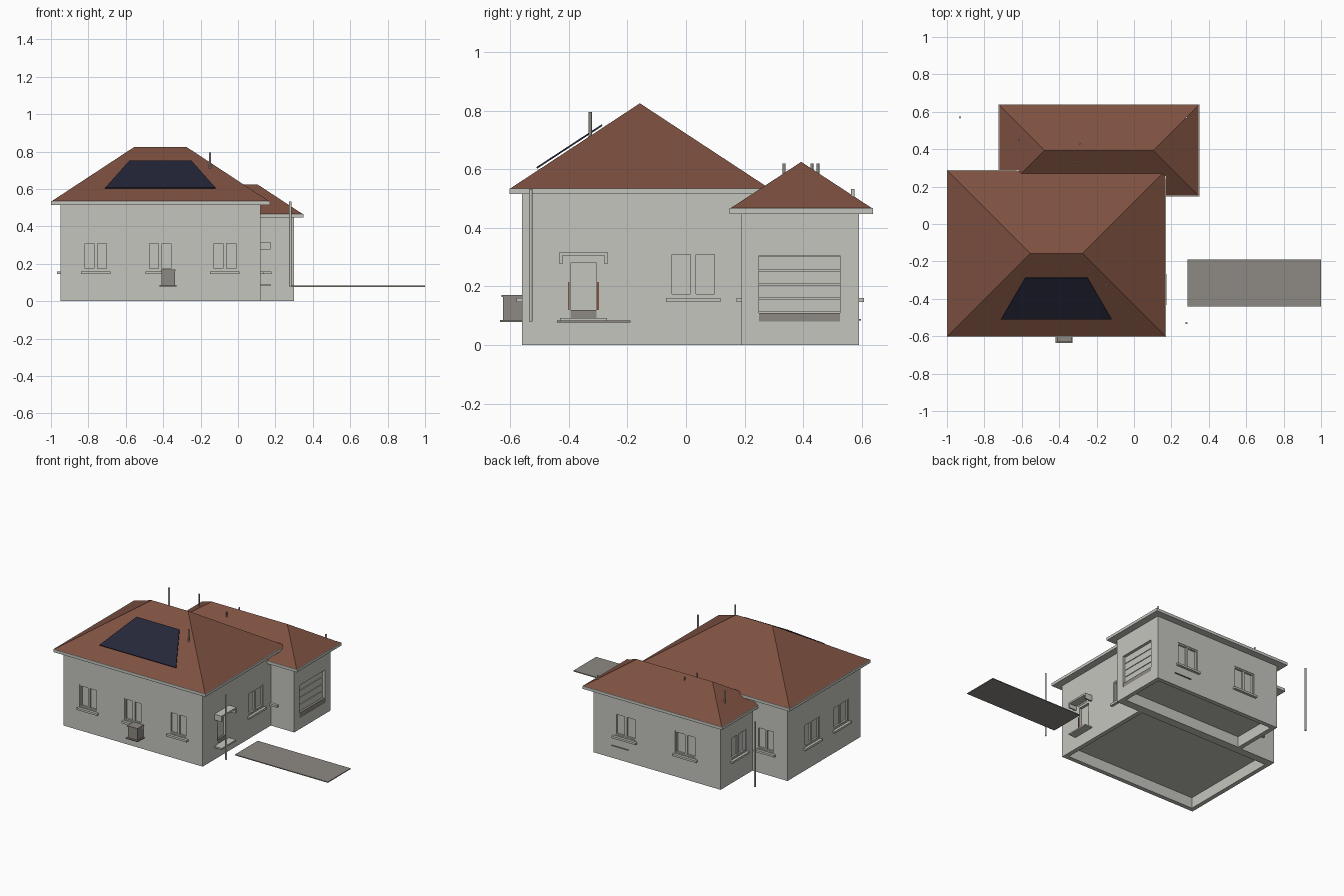
import bpy, bmesh, math
from mathutils import Matrix, Vector

old = bpy.data.objects.get("Cube")
if old:
    bpy.data.objects.remove(old, do_unlink=True)


def material(name, rgb):
    m = bpy.data.materials.new(name)
    m.use_nodes = True
    m.diffuse_color = (*rgb, 1)
    bsdf = m.node_tree.nodes["Principled BSDF"]
    bsdf.inputs["Base Color"].default_value = (*rgb, 1)
    bsdf.inputs["Roughness"].default_value = 0.8
    return m


PLASTER = material("pale plaster", (0.56, 0.56, 0.52))
TILE = material("brown roof tile", (0.21, 0.082, 0.053))
STONE = material("grey stone", (0.27, 0.25, 0.225))
NAVY = material("navy panel", (0.018, 0.019, 0.04))


def finish(name, bm, mat, matrix=None):
    bmesh.ops.recalc_face_normals(bm, faces=bm.faces)
    if matrix:
        bm.transform(matrix)
    mesh = bpy.data.meshes.new(name)
    bm.to_mesh(mesh)
    bm.free()
    mesh.materials.append(mat)
    ob = bpy.data.objects.new(name, mesh)
    bpy.context.scene.collection.objects.link(ob)
    return ob


def boxes(name, spans, mat, matrix=None):
    """One object from boxes given as (x0, x1, y0, y1, z0, z1)."""
    bm = bmesh.new()
    for x0, x1, y0, y1, z0, z1 in spans:
        m = Matrix.Translation(((x0 + x1) / 2, (y0 + y1) / 2, (z0 + z1) / 2))
        m = m @ Matrix.Diagonal((x1 - x0, y1 - y0, z1 - z0, 1))
        bmesh.ops.create_cube(bm, size=1, matrix=m)
    return finish(name, bm, mat, matrix)


def wall_frame(side, x, y):
    """Local x runs along the wall, local -y points outwards."""
    turn = {"front": 0, "left": 90, "back": 180, "right": -90}[side]
    return Matrix.Translation((x, y, 0)) @ Matrix.Rotation(math.radians(turn), 4, 'Z')


def cut(ob, cutters):
    for c in cutters:
        mod = ob.modifiers.new("opening", 'BOOLEAN')
        mod.operation = 'DIFFERENCE'
        mod.solver = 'EXACT'
        mod.object = c
    graph = bpy.context.evaluated_depsgraph_get()
    mesh = bpy.data.meshes.new_from_object(ob.evaluated_get(graph))
    ob.modifiers.clear()
    ob.data = mesh
    for c in cutters:
        bpy.data.objects.remove(c, do_unlink=True)


def window(name, frame, w, z0=0.165, z1=0.318):
    h, b = w / 2, 0.009
    boxes(name + "_frame", [
        (-h, -h + b, 0.004, 0.02, z0, z1), (h - b, h, 0.004, 0.02, z0, z1),
        (-h, h, 0.004, 0.02, z0, z0 + b), (-h, h, 0.004, 0.02, z1 - b, z1),
        (-b, b, 0.006, 0.02, z0, z1)], PLASTER, frame)
    boxes(name + "_sill", [(-h - 0.012, h + 0.012, -0.018, 0.01, 0.146, 0.16)], PLASTER, frame)
    return boxes(name + "_cutter", [(-h, h, -0.03, 0.016, z0, z1)], PLASTER, frame)


def hip_roof(name, x0, x1, y0, y1, eave, ridge, fascia=0.02):
    run, mid = (y1 - y0) / 2, (y0 + y1) / 2
    bm = bmesh.new()
    base = [bm.verts.new(p) for p in
            ((x0, y0, eave), (x1, y0, eave), (x1, y1, eave), (x0, y1, eave))]
    a, b, c, d = base
    e = bm.verts.new((x0 + run, mid, ridge))
    f = bm.verts.new((x1 - run, mid, ridge))
    for face in ((a, b, f, e), (b, c, f), (c, d, e, f), (d, a, e), (d, c, b, a)):
        bm.faces.new(face)
    finish(name, bm, TILE)
    # Eave board and gutter lip
    t = 0.004
    boxes(name + "_eaves", [(x0, x1, y0, y1, eave - fascia, eave - 0.001)], PLASTER)
    boxes(name + "_gutter", [
        (x0 - t, x1 + t, y0 - t, y0, eave - fascia, eave), (x0 - t, x1 + t, y1, y1 + t, eave - fascia, eave),
        (x0 - t, x0, y0, y1, eave - fascia, eave), (x1, x1 + t, y0, y1, eave - fascia, eave)], PLASTER)


def pole(name, x, y, z0, z1, mat, r=0.006):
    bm = bmesh.new()
    bmesh.ops.create_cone(bm, cap_ends=True, segments=12, radius1=r, radius2=r, depth=z1 - z0,
                          matrix=Matrix.Translation((x, y, (z0 + z1) / 2)))
    finish(name, bm, mat)


# Walls, hollow beneath the floor
house = boxes("house_walls", [(-0.95, 0.12, -0.56, 0.24, 0, 0.52)], PLASTER)
wing = boxes("garage_wing_walls", [(-0.68, 0.30, 0.19, 0.59, 0, 0.452)], PLASTER)
house_cuts = [boxes("pit", [(-0.92, 0.09, -0.53, 0.185, -0.1, 0.075)], PLASTER)]
wing_cuts = [boxes("pit", [(-0.65, 0.27, 0.245, 0.56, -0.1, 0.075)], PLASTER)]

# Windows
for i, x in enumerate((-0.76, -0.415, -0.07)):
    house_cuts.append(window(f"front_window_{i}", wall_frame("front", x, -0.56), 0.134))
for i, y in enumerate((-0.03, -0.35)):
    house_cuts.append(window(f"right_window_{i}", wall_frame("right", -0.95, y), 0.16))
house_cuts.append(window("left_window", wall_frame("left", 0.12, 0.025), 0.162))
house_cuts.append(window("house_back_window", wall_frame("back", -0.78, 0.24), 0.134))
for i, x in enumerate((0.055, -0.41)):
    wing_cuts.append(window(f"wing_back_window_{i}", wall_frame("back", x, 0.59), 0.16))
wing_cuts.append(window("wing_right_window", wall_frame("right", -0.68, 0.39), 0.16))

# Entrance door with canopy and step
door = wall_frame("left", 0.12, -0.35)
house_cuts.append(boxes("door_cutter", [(-0.055, 0.055, -0.03, 0.02, 0.088, 0.295)], PLASTER, door))
boxes("door_frame", [(-0.055, -0.045, 0.002, 0.022, 0.088, 0.295),
                     (0.045, 0.055, 0.002, 0.022, 0.088, 0.295),
                     (-0.045, 0.045, 0.002, 0.022, 0.28, 0.295)], PLASTER, door)
boxes("door_threshold", [(-0.045, 0.045, 0.006, 0.022, 0.088, 0.12)], STONE, door)
boxes("door_side_strips", [(s * 0.05 - 0.003, s * 0.05 + 0.003, -0.001, 0.004, 0.12, 0.215)
                           for s in (-1, 1)], TILE, door)
boxes("door_canopy", [(-0.082, 0.082, -0.055, 0.005, 0.305, 0.317),
                      (-0.082, -0.072, -0.055, 0.005, 0.277, 0.305),
                      (0.072, 0.082, -0.055, 0.005, 0.277, 0.305)], PLASTER, door)
boxes("door_step", [(-0.08, 0.08, -0.055, 0.005, 0.082, 0.092)], PLASTER, door)

# Garage door with horizontal panels
garage = wall_frame("left", 0.30, 0.388)
wing_cuts.append(boxes("garage_cutter", [(-0.146, 0.146, -0.03, 0.028, 0.08, 0.313)], PLASTER, garage))
boxes("garage_frame", [(-0.146, -0.138, 0, 0.03, 0.08, 0.313), (0.138, 0.146, 0, 0.03, 0.08, 0.313),
                       (-0.138, 0.138, 0, 0.03, 0.305, 0.313)], PLASTER, garage)
boxes("garage_panels", [(-0.138, 0.138, 0.016, 0.03, 0.112 + i * 0.0485, 0.156 + i * 0.0485)
                        for i in range(4)], PLASTER, garage)
boxes("garage_threshold", [(-0.138, 0.138, 0.002, 0.03, 0.08, 0.11)], STONE, garage)

cut(house, house_cuts)
cut(wing, wing_cuts)

# Roofs
hip_roof("house_roof", -0.996, 0.166, -0.599, 0.284, 0.535, 0.825)
hip_roof("wing_roof", -0.72, 0.345, 0.152, 0.635, 0.467, 0.625)

# Solar panel lying on the front slope
bm = bmesh.new()
low = [bm.verts.new(p) for p in ((-0.71, -0.508, 0.602), (-0.12, -0.508, 0.602),
                                 (-0.25, -0.285, 0.748), (-0.58, -0.285, 0.748))]
lid = bmesh.ops.extrude_face_region(bm, geom=[bm.faces.new(low)])
bmesh.ops.translate(bm, vec=Vector((0, -0.003, 0.005)),
                    verts=[v for v in lid["geom"] if isinstance(v, bmesh.types.BMVert)])
finish("solar_panel", bm, NAVY)

# Downpipes, chimney pipe and roof vents
for i, (x, y) in enumerate(((0.28, -0.53), (-0.93, 0.57), (0.28, 0.57))):
    pole(f"downpipe_{i}", x, y, 0.08, 0.533, PLASTER)
pole("chimney_pipe", -0.15, -0.327, 0.6, 0.795, STONE)
for i, (x, y) in enumerate(((-0.32, 0.335), (-0.29, 0.43), (-0.615, 0.45))):
    pole(f"roof_vent_{i}", x, y, 0.46, 0.62, STONE, 0.005)

# Outdoor unit on its base
boxes("outdoor_unit", [(-0.41, -0.336, -0.625, -0.56, 0.086, 0.165),
                       (-0.413, -0.333, -0.63, -0.56, 0.163, 0.17),
                       (-0.42, -0.328, -0.635, -0.56, 0.079, 0.086)], STONE)

# Paved path and small ledges
boxes("paved_path", [(0.285, 1.0, -0.44, -0.19, 0.077, 0.083)], STONE)
boxes("back_ledge", [(0.03, 0.16, 0.588, 0.597, 0.084, 0.089)], STONE)
boxes("corner_ledge", [(0.115, 0.178, 0.173, 0.2, 0.146, 0.16)], PLASTER)
